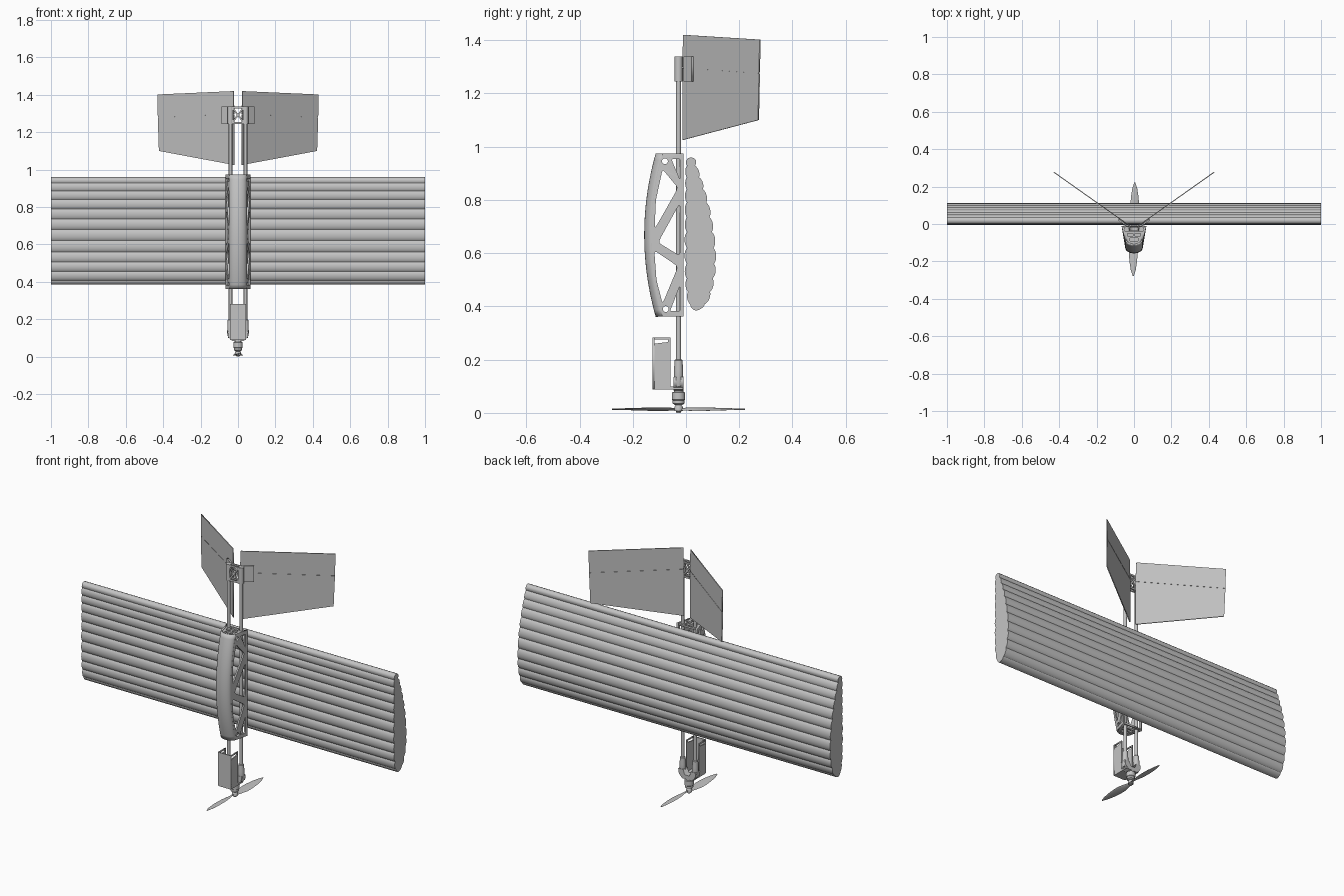
import bpy, bmesh, math
from mathutils import Matrix, Vector

cube = bpy.data.objects.get("Cube")
if cube:
    bpy.data.objects.remove(cube, do_unlink=True)

grey = bpy.data.materials.new("plain grey")
grey.use_nodes = True
colour = (0.55, 0.55, 0.55, 1)
grey.diffuse_color = colour
grey.node_tree.nodes["Principled BSDF"].inputs["Base Color"].default_value = colour


def finish(name, mesh, smooth=True):
    """Link a mesh as a named part, with clean normals and shading."""
    bm = bmesh.new()
    bm.from_mesh(mesh)
    bmesh.ops.remove_doubles(bm, verts=bm.verts, dist=1e-5)
    bmesh.ops.recalc_face_normals(bm, faces=bm.faces)
    bm.to_mesh(mesh)
    bm.free()
    mesh.materials.clear()
    mesh.materials.append(grey)
    ob = bpy.data.objects.new(name, mesh)
    bpy.context.collection.objects.link(ob)
    bpy.ops.object.select_all(action='DESELECT')
    ob.select_set(True)
    bpy.context.view_layer.objects.active = ob
    if smooth:
        bpy.ops.object.shade_smooth_by_angle(angle=math.radians(35))
    return ob


def loft(name, rings, caps=True, closed=True):
    """Skin a list of equal-length point rings."""
    n = len(rings[0])
    faces = []
    for i in range(len(rings) - 1):
        for j in range(n if closed else n - 1):
            k = (j + 1) % n
            faces.append((i * n + j, i * n + k, (i + 1) * n + k, (i + 1) * n + j))
    if caps:
        faces += [tuple(range(n)), tuple(range((len(rings) - 1) * n, len(rings) * n))]
    mesh = bpy.data.meshes.new(name)
    mesh.from_pydata([p for r in rings for p in r], [], faces)
    return finish(name, mesh)


def lathe(name, x, y, profile, steps=32):
    """Turn (radius, height) pairs round a vertical axis."""
    angles = [2 * math.pi * i / steps for i in range(steps)]
    return loft(name, [[(x + r * math.cos(a), y + r * math.sin(a), z) for a in angles]
                       for r, z in profile])


def plate(name, outline, holes, thick, place):
    """Fill a flat outline with holes, thicken it and move it with place(u, v, w)."""
    curve = bpy.data.curves.new(name, 'CURVE')
    curve.dimensions, curve.fill_mode, curve.extrude = '2D', 'BOTH', thick / 2
    for pts in [outline] + holes:
        sp = curve.splines.new('POLY')
        sp.points.add(len(pts) - 1)
        for p, (u, v) in zip(sp.points, pts):
            p.co = (u, v, 0, 1)
        sp.use_cyclic_u = True
    tmp = bpy.data.objects.new(name, curve)
    bpy.context.collection.objects.link(tmp)
    graph = bpy.context.evaluated_depsgraph_get()
    mesh = bpy.data.meshes.new_from_object(tmp.evaluated_get(graph))
    bpy.data.objects.remove(tmp)
    for v in mesh.vertices:
        v.co = place(*v.co)
    return finish(name, mesh, False)


def rounded(pts, t=0.12):
    """Round the corners of a polygon."""
    out = []
    for i, p in enumerate(pts):
        p, a, b = Vector(p), Vector(pts[i - 1]), Vector(pts[(i + 1) % len(pts)])
        s, e = p.lerp(a, t), p.lerp(b, t)
        out += [tuple(s.lerp(p, k).lerp(p.lerp(e, k), k)) for k in (0, 0.33, 0.67, 1)]
    return out


def circle(u, v, r):
    return [(u + r * math.cos(i * math.pi / 8), v + r * math.sin(i * math.pi / 8)) for i in range(16)]


def rect(u0, v0, u1, v1):
    return [(u0, v0), (u1, v0), (u1, v1), (u0, v1)]


# Wing: an inflated section of scalloped cells, drawn up the back and down the front
back = [(.035, .385), (.07, .408), (.09, .455), (.1, .505), (.105, .56), (.103, .62), (.097, .68),
        (.088, .735), (.076, .79), (.063, .84), (.049, .885), (.034, .928)]
front = [(.004, .928)] + [(.004, z) for y, z in reversed(back[3:-1])] + [(.008, .455), (.016, .408)]
section = []
seam = back + front
for i, p in enumerate(seam):
    a, b = Vector(p), Vector(seam[(i + 1) % len(seam)])
    out = Vector((b.y - a.y, a.x - b.x))
    sweep = 130 if i == len(back) - 1 else 60       # the leading cell is a fuller round
    half = math.radians(sweep)
    radius = out.length / 2 / math.sin(half)
    centre = (a + b) / 2 - out.normalized() * radius * math.cos(half)
    for k in range(8):
        ang = half * (k / 4 - 1)
        section.append(centre + Matrix.Rotation(ang, 2) @ out.normalized() * radius)
        if sweep < 90:                              # flatten the shallow cells
            mid = (section[-1] - a).dot(out.normalized())
            section[-1] -= out.normalized() * mid * 0.45
loft("wing", [[(x, y, z) for y, z in section] for x in (-1, 1)])

# Body: curved nose spine between two slanted truss walls
LOW, HIGH = .362, .974


def spine_y(z):
    return -.153 + .043 * ((z - .668) / .306) ** 2


heights = [LOW + (HIGH - LOW) * i / 24 for i in range(25)]
arc = [math.radians(a) for a in range(-90, 91, 15)]
spine = loft("body_spine", [[(.043 * math.sin(a), spine_y(z) + .026 * (1 - math.cos(a)), z) for a in arc]
                            for z in heights], caps=False, closed=False)
shell = spine.modifiers.new("thickness", 'SOLIDIFY')
shell.thickness, shell.offset = .008, 0

wall = [(-.01, HIGH), (-.01, LOW)] + [(spine_y(z) + .022, z) for z in heights]
triangles = [[(-.055, .953), (-.022, .953), (-.022, .875)],
             [(-.088, .915), (-.03, .845), (-.118, .69), (-.113, .8)],
             [(-.022, .79), (-.022, .59), (-.105, .64)],
             [(-.119, .61), (-.03, .55), (-.088, .41), (-.111, .5)],
             [(-.022, .48), (-.022, .382), (-.06, .382)]]
gaps = [rounded(t) for t in triangles] + [circle(-.079, .945, .011), circle(-.076, .39, .011)]
for side, label in ((1, "left"), (-1, "right")):
    def on_wall(u, v, w):
        edge = spine_y(v) + .022
        return side * (.042 + .02 * (u - edge) / (-.01 - edge) + w), u, v
    plate(label + "_body_truss", wall, gaps, .009, on_wall)

for z, label in ((HIGH - .008, "upper"), (LOW + .008, "lower")):
    rib = [(-.06, -.012), (.06, -.012), (.042, -.085), (.02, -.106), (-.02, -.106), (-.042, -.085)]
    slots = [rounded(rect(-.025, -.04, .025, -.02)), rounded(rect(-.035, -.065, -.005, -.05)),
             rounded(rect(.005, -.065, .035, -.05)), rounded(rect(-.022, -.092, .022, -.075))]
    plate(label + "_body_rib", rib, slots, .01, lambda u, v, w: (u, v, z + w))

# Rods, sockets and V tail, mirrored
ROD_X, ROD_Y = .04, -.028
lean = math.atan2(.29, .41)
for side, label in ((1, "left"), (-1, "right")):
    lathe(label + "_rod", side * ROD_X, ROD_Y, [(.0095, .11), (.0095, 1.335)], 20)
    lathe(label + "_rod_socket", side * ROD_X, ROD_Y,
          [(.012, .1), (.018, .125), (.017, .16), (.015, .197), (.012, .2)], 24)

    def on_tail(u, v, w):
        return (side * (.02 + u * math.cos(lean) - w * math.sin(lean)),
                -.012 + u * math.sin(lean) + w * math.cos(lean), v)
    plate(label + "_tail_fin", [(0, 1.025), (.492, 1.1), (.499, 1.2755), (0, 1.2955)], [], .005, on_tail)
    plate(label + "_tail_flap", [(0, 1.2985), (.499, 1.2785), (.502, 1.402), (.005, 1.42)], [], .005, on_tail)
    plate(label + "_tail_hinge", [(.005, 1.293), (.495, 1.273), (.495, 1.281), (.005, 1.301)], [], .002, on_tail)
    plate(label + "_tail_flange", rect(.02, 1.245, .074, 1.338), [], .008,
          lambda u, v, w: on_tail(u, v, w - .008))
    plate(label + "_tail_clamp", circle(side * ROD_X, ROD_Y, .015), [], .093,
          lambda u, v, w: (u, v, 1.2915 + w))

# Cross-braced frames joining the tail clamps
cross = [[(-.022, 1.256), (.022, 1.256), (0, 1.285)], [(-.022, 1.328), (.022, 1.328), (0, 1.299)],
         [(-.027, 1.262), (-.027, 1.322), (-.006, 1.292)], [(.027, 1.262), (.027, 1.322), (.006, 1.292)]]
for y, label in ((-.037, "front"), (-.016, "back")):
    plate(label + "_tail_brace", rect(-.042, 1.245, .042, 1.338), cross, .007,
          lambda u, v, w: (u, y + w, v))

# Battery tray: front plate, slotted sides and a floor running to the motor
plate("tray_front", rect(-.042, .09, .042, .283), [], .006, lambda u, v, w: (u, -.122 + w, v))
for side, label in ((1, "left"), (-1, "right")):
    plate(label + "_tray_side", rect(-.125, .09, -.058, .283),
          [rounded([(-.119, .26), (-.068, .266), (-.068, .276), (-.119, .276)])], .006,
          lambda u, v, w: (side * .039 + w, u, v))
plate("tray_floor", rounded(rect(-.042, -.125, .042, -.01), .08), [], .012, lambda u, v, w: (u, v, .094 + w))

# Motor mount: a yoke carrying both sockets
half_yoke = [(.015, .108), (.024, .135), (.056, .135), (.052, .105), (.03, .084)]
yoke = half_yoke + [(-u, v) for u, v in reversed(half_yoke)]
plate("motor_yoke", yoke, [], .038, lambda u, v, w: (u, ROD_Y + w, v))

# Motor and shaft
lathe("motor", 0, ROD_Y, [(.018, .088), (.018, .079), (.025, .077), (.025, .05), (.022, .047),
                          (.022, .035), (.012, .029)])
lathe("propeller_hub", 0, ROD_Y, [(.011, .03), (.016, .022), (.016, .008), (.01, .006), (.008, 0)], 24)

# Propeller: two twisted lens-section blades
stations = [(.008, .016, 28), (.04, .028, 24), (.08, .046, 17), (.12, .048, 13),
            (.17, .042, 10), (.22, .026, 8), (.25, .006, 6)]
for turn, label in ((0, "back"), (math.pi, "front")):
    rings = []
    for r, chord, twist in stations:
        spin = Matrix.Rotation(turn, 3, 'Z') @ Matrix.Rotation(math.radians(twist), 3, 'Y')
        ring = []
        for k in range(12):
            a = k * math.pi / 6
            p = spin @ Vector((chord / 2 * math.cos(a), 0, .0025 * math.sin(a)))
            ring.append(p + Matrix.Rotation(turn, 3, 'Z') @ Vector((.004, r, 0)) + Vector((0, ROD_Y, .014)))
        rings.append(ring)
    loft(label + "_propeller_blade", rings)
